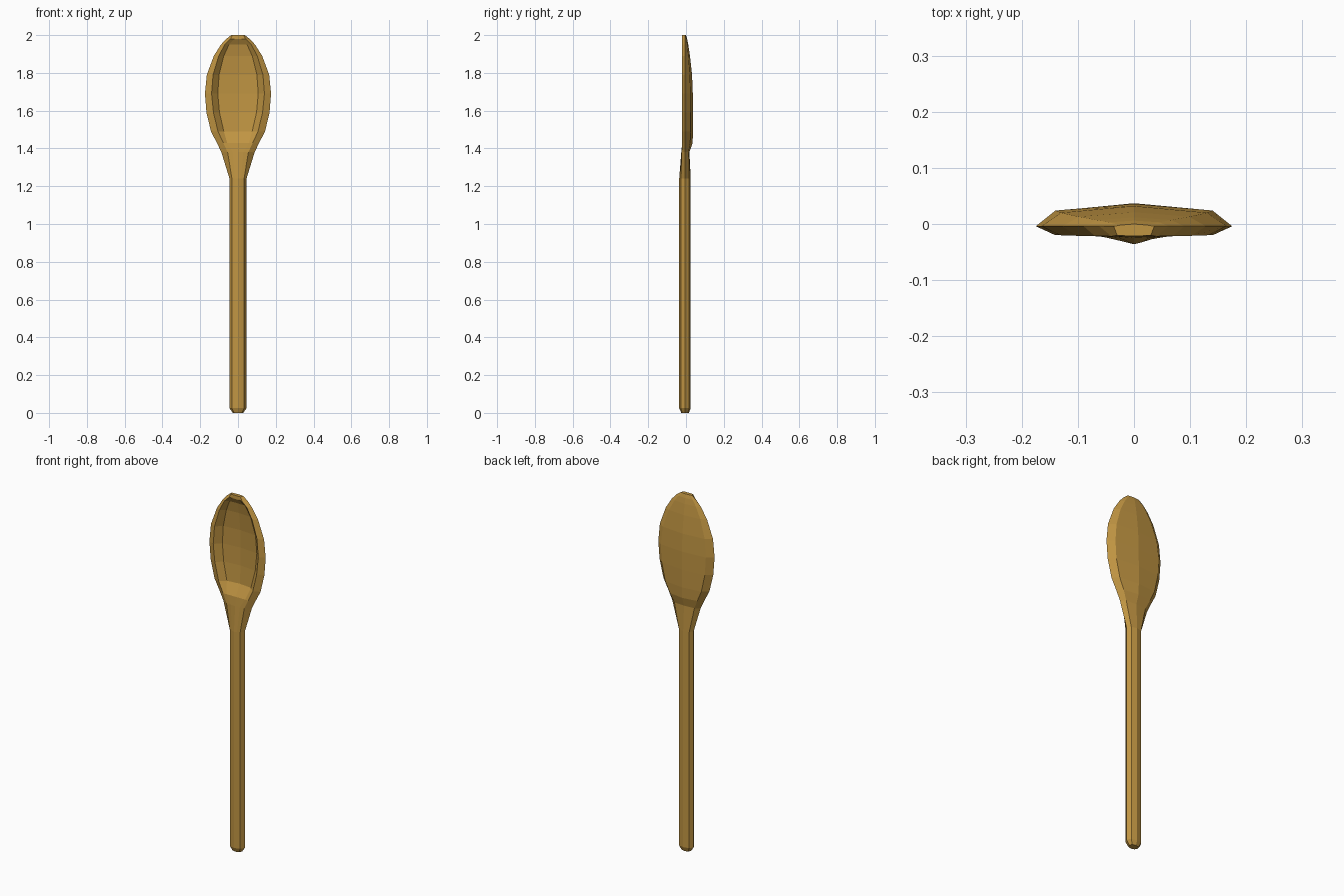
import bpy, bmesh

wood = bpy.data.materials.new("golden wood")
wood.diffuse_color = (0.53, 0.30, 0.055, 1)

# Section stations: z, half width, back side x, front rim x, hollow x,
#                   back y, back side y, rim y, hollow y, centre y
stations = [
    (0.00, .028, .020, .020, .010, .015, .010, -.020, -.023, -.025),
    (0.025, .045, .032, .032, .016, .025, .017, -.027, -.032, -.036),
    (1.24, .045, .032, .032, .016, .025, .017, -.027, -.032, -.036),
    (1.38, .088, .062, .055, .028, .018, .014, -.023, -.024, -.025),
    (1.43, .112, .085, .078, .058, .035, .022, -.021, -.020, -.020),
    (1.49, .143, .112, .106, .075, .037, .024, -.020, .008, .016),
    (1.59, .167, .134, .130, .098, .037, .024, -.020, .013, .023),
    (1.69, .175, .140, .140, .107, .036, .024, -.020, .014, .024),
    (1.79, .165, .130, .132, .100, .032, .020, -.020, .012, .020),
    (1.89, .128, .098, .102, .075, .021, .013, -.021, .004, .009),
    (1.95, .090, .066, .070, .048, .012, .007, -.021, -.006, -.004),
    (1.98, .062, .045, .040, .020, .006, .003, -.022, -.022, -.022),
    (2.00, .036, .024, .030, .015, .000, -.002, -.020, -.021, -.021),
]

# Loft one mirrored ten-point section through every station
bm = bmesh.new()
rings = []
for z, w, bx, fx, hx, yb, ybs, yf, yh, yc in stations:
    half = [(bx, ybs), (w, -.004), (fx, yf), (hx, yh)]
    loop = [(0, yb)] + half + [(0, yc)] + [(-x, y) for x, y in reversed(half)]
    rings.append([bm.verts.new((x, y, z)) for x, y in loop])
for a, b in zip(rings, rings[1:]):
    n = len(a)
    for i in range(n):
        j = (i + 1) % n
        bm.faces.new((a[i], a[j], b[j], b[i]))
bm.faces.new(rings[0])
bm.faces.new(rings[-1])
bmesh.ops.recalc_face_normals(bm, faces=bm.faces)

mesh = bpy.data.meshes.new("spoon")
bm.to_mesh(mesh)
bm.free()
mesh.materials.append(wood)
spoon = bpy.data.objects.new("spoon", mesh)
bpy.context.collection.objects.link(spoon)
